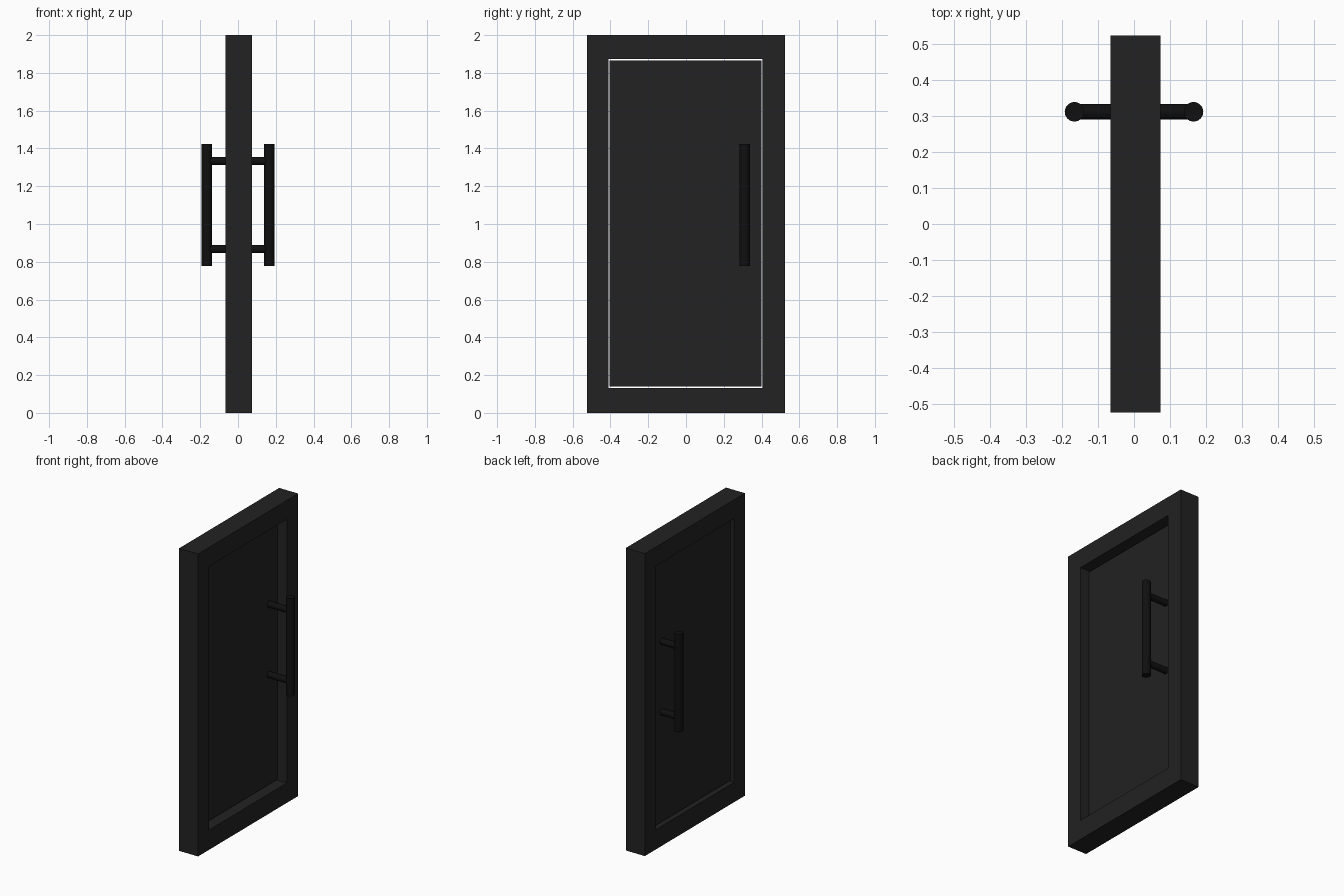
import bpy, bmesh
from mathutils import Vector

if "Cube" in bpy.data.objects:
    bpy.data.objects.remove(bpy.data.objects["Cube"])

X0, X1 = -0.065, 0.074      # frame back and front faces
HANDLE_Y, HANDLE_Z = 0.311, 1.10


def material(name, value):
    m = bpy.data.materials.new(name)
    m.diffuse_color = (value, value, value, 1)
    m.use_nodes = True
    m.node_tree.nodes["Principled BSDF"].inputs["Base Color"].default_value = m.diffuse_color
    return m


dark = material("dark_paint", 0.016)
black = material("black_metal", 0.005)


def finish(name, bm, mat):
    bmesh.ops.recalc_face_normals(bm, faces=bm.faces)
    mesh = bpy.data.meshes.new(name)
    bm.to_mesh(mesh)
    bm.free()
    obj = bpy.data.objects.new(name, mesh)
    mesh.materials.append(mat)
    bpy.context.collection.objects.link(obj)
    return obj


def ring(bm, x, y0, y1, z0, z1):
    return [bm.verts.new((x, y, z)) for y, z in ((y0, z0), (y1, z0), (y1, z1), (y0, z1))]


def rod(name, start, end, radius):
    start, end = Vector(start), Vector(end)
    axis = end - start
    bpy.ops.mesh.primitive_cylinder_add(vertices=32, radius=radius, depth=axis.length,
                                        location=(start + end) / 2,
                                        rotation=axis.to_track_quat('Z', 'Y').to_euler())
    obj = bpy.context.object
    obj.name = name
    obj.data.materials.append(black)
    bpy.ops.object.shade_smooth_by_angle()


# Door frame: rectangular cross-section swept around the opening
bm = bmesh.new()
outer = (-0.523, 0.523, 0.0, 2.0)
inner = (-0.410, 0.405, 0.131, 1.874)
loops = [ring(bm, X0, *outer), ring(bm, X1, *outer),
         ring(bm, X1, *inner), ring(bm, X0, *inner)]
for k in range(4):
    a, b = loops[k], loops[(k + 1) % 4]
    for i in range(4):
        j = (i + 1) % 4
        bm.faces.new((a[i], a[j], b[j], b[i]))
finish("door_frame", bm, dark)

# Recessed panel, with a narrow gap all round
bm = bmesh.new()
bmesh.ops.create_cube(bm, size=1)
bmesh.ops.scale(bm, verts=bm.verts, vec=(0.052, 0.807, 1.724))
bmesh.ops.translate(bm, verts=bm.verts, vec=(-0.016, -0.0025, 1.0025))
finish("door_panel", bm, dark)

# Pull handle on each side of the panel
for side, label in ((1, "front"), (-1, "back")):
    x = side * 0.165
    rod(f"{label}_handle_bar", (x, HANDLE_Y, HANDLE_Z - 0.323),
        (x, HANDLE_Y, HANDLE_Z + 0.323), 0.027)
    panel_x = 0.008 if side > 0 else -0.040
    for dz, level in ((-0.233, "lower"), (0.233, "upper")):
        rod(f"{label}_handle_{level}_post", (panel_x, HANDLE_Y, HANDLE_Z + dz),
            (x, HANDLE_Y, HANDLE_Z + dz), 0.021)
